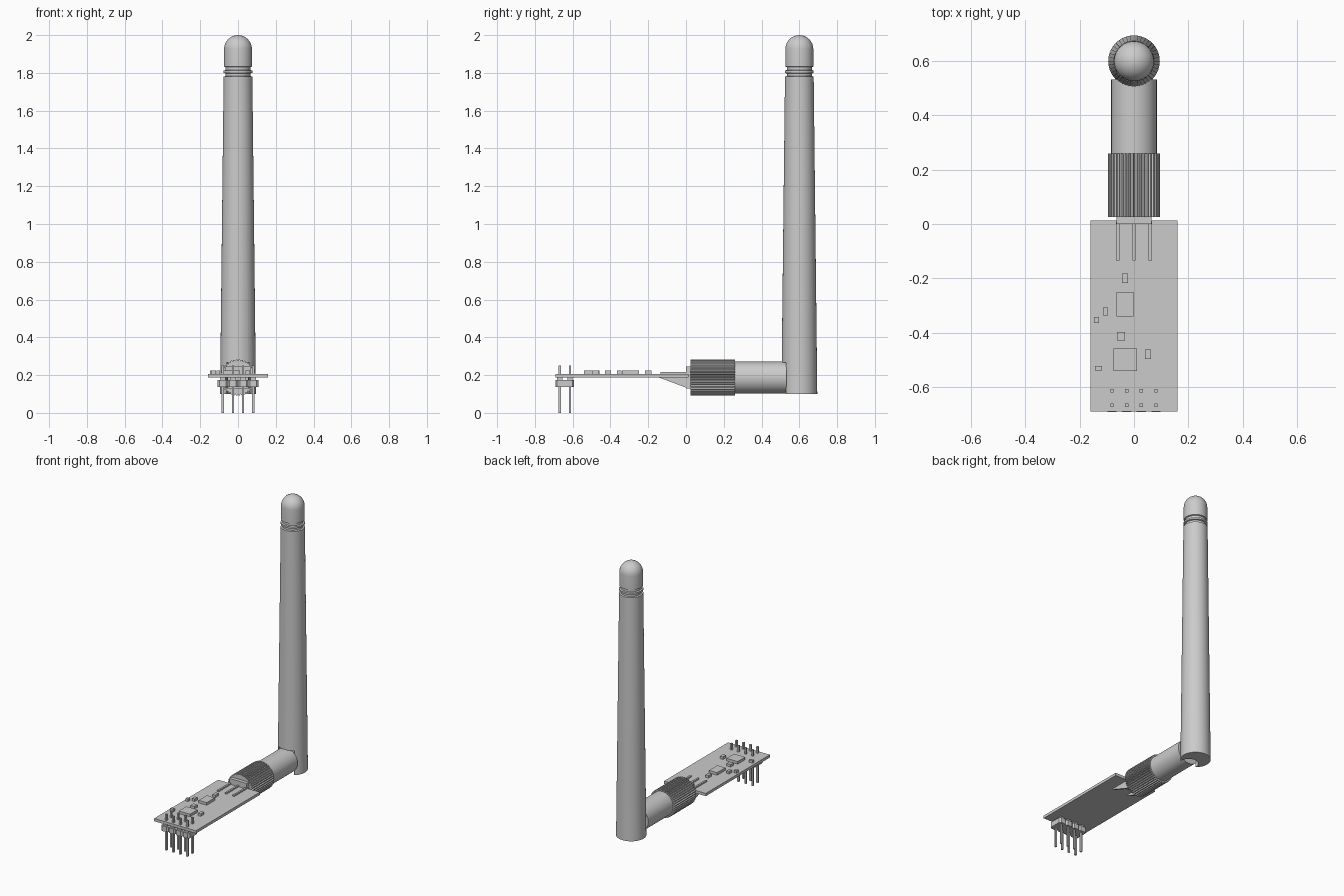
import bpy, bmesh
from math import pi, sin, cos, radians
from mathutils import Matrix

if "Cube" in bpy.data.objects:
    bpy.data.objects.remove(bpy.data.objects["Cube"])

grey = bpy.data.materials.new("plain grey")
grey.use_nodes = True
grey.diffuse_color = (0.6, 0.6, 0.6, 1)
grey.node_tree.nodes["Principled BSDF"].inputs["Base Color"].default_value = grey.diffuse_color


def finish(bm, name, smooth=False):
    bmesh.ops.recalc_face_normals(bm, faces=bm.faces)
    mesh = bpy.data.meshes.new(name)
    bm.to_mesh(mesh)
    bm.free()
    mesh.materials.append(grey)
    ob = bpy.data.objects.new(name, mesh)
    bpy.context.collection.objects.link(ob)
    bpy.ops.object.select_all(action='DESELECT')
    ob.select_set(True)
    bpy.context.view_layer.objects.active = ob
    if smooth:
        bpy.ops.object.shade_smooth_by_angle(angle=radians(30))
    return ob


def boxes(name, items):
    """Boxes given as (x0, x1, y0, y1, z0, z1)."""
    bm = bmesh.new()
    for x0, x1, y0, y1, z0, z1 in items:
        m = Matrix.Translation(((x0 + x1) / 2, (y0 + y1) / 2, (z0 + z1) / 2))
        bmesh.ops.create_cube(bm, size=1, matrix=m @ Matrix.Diagonal((x1 - x0, y1 - y0, z1 - z0, 1)))
    return finish(bm, name)


def prism(name, outline, place, smooth=False):
    """Extrude a closed outline between two placements."""
    bm = bmesh.new()
    a, b = ([bm.verts.new(place(u, v, end)) for u, v in outline] for end in (0, 1))
    n = len(outline)
    bm.faces.new(a)
    bm.faces.new(b)
    for i in range(n):
        bm.faces.new((a[i], a[(i + 1) % n], b[(i + 1) % n], b[i]))
    return finish(bm, name, smooth)


def circle(radius, n):
    return [(radius * cos(2 * pi * i / n), radius * sin(2 * pi * i / n)) for i in range(n)]


def lathe(name, profile, y, n=40):
    """Closed turned shape about a vertical axis; profile runs pole to pole."""
    bm = bmesh.new()
    rings = []
    for r, z in profile:
        rings.append([bm.verts.new((px, y + py, z)) for px, py in circle(r, n)]
                     if r else [bm.verts.new((0, y, z))])
    for a, b in zip(rings, rings[1:]):
        for i in range(n):
            j = (i + 1) % n
            if len(a) == 1:
                bm.faces.new((a[0], b[i], b[j]))
            elif len(b) == 1:
                bm.faces.new((a[i], a[j], b[0]))
            else:
                bm.faces.new((a[i], a[j], b[j], b[i]))
    return finish(bm, name, True)


AXIS_Y, ARM_Z = 0.6, 0.187

# Antenna mast with a grooved neck and a domed tip
profile = [(0, 0.1), (0.095, 0.1), (0.076, 1.78), (0.066, 1.783), (0.066, 1.797),
           (0.076, 1.8), (0.076, 1.812), (0.066, 1.815), (0.066, 1.83), (0.074, 1.833)]
profile += [(0.074 * cos(a), 1.926 + 0.074 * sin(a)) for a in [i * pi / 16 for i in range(8)]]
profile.append((0, 2))
mast = lathe("antenna_mast", profile, AXIS_Y)

# Hinge slot at the foot of the mast
slot = boxes("slot_cutter", [(-0.2, 0.2, 0.4, 0.53, 0, 0.268)])
bore = prism("bore_cutter", circle(0.06, 32), lambda u, v, e: (u, 0.535 + v, 0.268 * e))
for cutter in (slot, bore):
    mod = mast.modifiers.new("cut", 'BOOLEAN')
    mod.operation = 'DIFFERENCE'
    mod.solver = 'EXACT'
    mod.object = cutter
    bpy.context.view_layer.objects.active = mast
    bpy.ops.object.modifier_apply(modifier=mod.name)
    bpy.data.objects.remove(cutter)


def along_y(y0, y1):
    return lambda u, v, e: (u, y1 if e else y0, ARM_Z + v)


# Horizontal arm, knurled collar and connector
prism("hinge_arm", circle(0.084, 40), along_y(0.25, 0.533), True)
ridges = 40
knurl = []
for i in range(ridges):
    for step, r in ((0, 0.088), (0.3, 0.096), (0.7, 0.096), (0.95, 0.088)):
        a = 2 * pi * (i + step) / ridges
        knurl.append((r * cos(a), r * sin(a)))
prism("knurled_collar", knurl, along_y(0.025, 0.26))
boxes("connector_plate", [(-0.065, 0.065, 0, 0.03, 0.13, 0.245)])
boxes("connector_prongs", [(x - 0.006, x + 0.006, -0.135, 0.01, 0.2, 0.216) for x in (-0.06, 0, 0.06)])
for side, x in (("right", -0.06), ("left", 0.06)):
    prism(side + "_connector_fin", [(-0.15, 0.19), (0.01, 0.19), (0.01, 0.13)],
          lambda u, v, e, x=x: (x - 0.006 + 0.012 * e, u, v))

# Circuit board and its components
boxes("circuit_board", [(-0.16, 0.16, -0.69, 0.012, 0.187, 0.206)])
chips = [(-0.033, -0.2, 0.022, 0.034), (-0.033, -0.295, 0.062, 0.09), (-0.105, -0.323, 0.02, 0.03),
         (-0.138, -0.353, 0.018, 0.022), (-0.048, -0.414, 0.03, 0.032), (-0.032, -0.5, 0.086, 0.082),
         (0.052, -0.48, 0.022, 0.034), (-0.13, -0.532, 0.026, 0.016)]
boxes("chips", [(x - w / 2, x + w / 2, y - d / 2, y + d / 2, 0.2, 0.224) for x, y, w, d in chips])

# Pin header: pins, octagonal-ended housing cells and standoffs
columns = [-0.081 + 0.054 * i for i in range(4)]
rows = (-0.668, -0.614)
boxes("header_pins", [(x - 0.006, x + 0.006, y - 0.006, y + 0.006, 0, 0.25)
                      for x in columns for y in rows])
for i, x in enumerate(columns):
    w, h, c = 0.027, 0.05, 0.01
    cell = [(-w, c - h), (c - w, -h), (w - c, -h), (w, c - h),
            (w, h - c), (w - c, h), (c - w, h), (-w, h - c)]
    prism("header_cell_%d" % (i + 1), cell,
          lambda u, v, e, x=x: (x + u, -0.642 + v, 0.137 + 0.036 * e))
boxes("header_standoffs", [(x - 0.014, x + 0.014, y - 0.014, y + 0.014, 0.17, 0.19)
                           for x in columns for y in rows])
